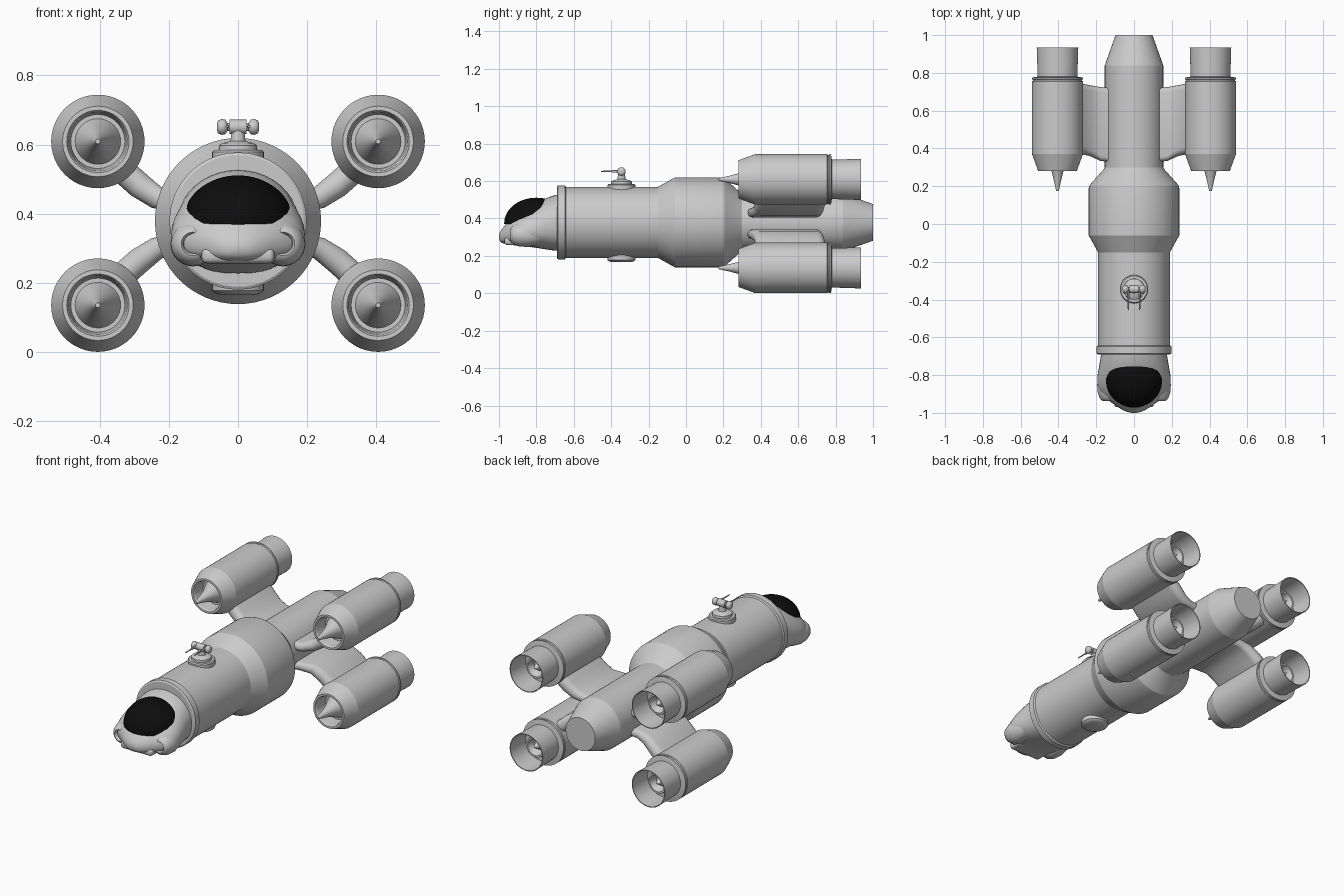
import bpy, bmesh, math
from mathutils import Vector

if "Cube" in bpy.data.objects:
    bpy.data.objects.remove(bpy.data.objects["Cube"])

ZC = 0.379  # height of the fuselage axis


def finish(name, bm, angle=30, mat=None):
    bmesh.ops.remove_doubles(bm, verts=bm.verts, dist=1e-5)
    bmesh.ops.recalc_face_normals(bm, faces=bm.faces)
    me = bpy.data.meshes.new(name)
    bm.to_mesh(me)
    bm.free()
    ob = bpy.data.objects.new(name, me)
    bpy.context.collection.objects.link(ob)
    bpy.ops.object.select_all(action='DESELECT')
    ob.select_set(True)
    bpy.context.view_layer.objects.active = ob
    bpy.ops.object.shade_smooth_by_angle(angle=math.radians(angle))
    if mat:
        me.materials.append(mat)
    return ob


def skin(bm, rings, cap=True):
    """Bridge equal-length closed rings of points."""
    vs = [[bm.verts.new(p) for p in r] for r in rings]
    n = len(vs[0])
    for a, b in zip(vs, vs[1:]):
        for i in range(n):
            j = (i + 1) % n
            bm.faces.new((a[i], a[j], b[j], b[i]))
    if cap:
        bm.faces.new(vs[0])
        bm.faces.new(vs[-1])


def lathe(name, profile, center, axis='Y', seg=48, angle=30):
    """Revolve (position, radius) pairs about an axis through center."""
    cx, cy, cz = center
    rings = []
    for t, r in profile:
        r = max(r, 0.0005)
        ring = []
        for i in range(seg):
            a = 2 * math.pi * i / seg
            u, v = r * math.cos(a), r * math.sin(a)
            d = {'X': (t, u, v), 'Y': (u, t, v), 'Z': (u, v, t)}[axis]
            ring.append((cx + d[0], cy + d[1], cz + d[2]))
        rings.append(ring)
    bm = bmesh.new()
    skin(bm, rings)
    return finish(name, bm, angle)


# Fuselage: front tube, wide mid section, narrow tapered tail
lathe("fuselage", [(-.66, .18), (-.645, .19), (-.15, .19), (-.06, .24), (.19, .24),
                   (.205, .236), (.285, .165), (.30, .155), (.84, .155), (1.0, .098)],
      (0, 0, ZC), seg=64, angle=15)
lathe("collar_ring", [(-.69, .19), (-.685, .198), (-.648, .198), (-.642, .19)],
      (0, 0, ZC), seg=64)

# Four engines with intake spikes, open nozzles and curved pylons
nacelle = [(.36, .0), (.36, .078), (.29, .085), (.28, .09), (.28, .102), (.37, .135),
           (.755, .135), (.758, .131), (.764, .131), (.767, .135), (.775, .135),
           (.78, .105), (.935, .11), (.935, .105), (.80, .099), (.80, 0)]
spike = [(.175, .007), (.23, .019), (.28, .032), (.365, .068)]
core = [(.79, .075), (.85, .06), (.85, .05), (.81, .03), (.86, 0)]
PYLON = [(.11, .43, .05, .325, .72), (.18, .432, .052, .335, .725),
         (.235, .447, .066, .36, .735), (.285, .482, .075, .37, .745),
         (.33, .522, .075, .375, .75), (.385, .573, .075, .375, .75)]


def pylon(name, sx, sz):
    pts = [Vector((p[0], p[1])) for p in PYLON]
    rings = []
    for k, (x, z, th, y0, y1) in enumerate(PYLON):
        d = (pts[min(k + 1, len(pts) - 1)] - pts[max(k - 1, 0)]).normalized()
        n = Vector((-d.y, d.x))
        ring, h = [], th / 2
        # rounded leading and trailing edges
        for yc, s in ((y0 + h, -1), (y1 - h, 1)):
            for i in range(9):
                a = math.pi * i / 8
                off = s * math.cos(a) * h
                q = pts[k] + n * off
                zz = q.y if sz > 0 else 2 * 0.3735 - q.y
                ring.append((sx * q.x, yc + s * math.sin(a) * h, zz))
        rings.append(ring)
    bm = bmesh.new()
    skin(bm, rings)
    finish(name, bm, 40)


for sx, side in ((-1, "left"), (1, "right")):
    for sz, level in ((1, "upper"), (-1, "lower")):
        tag = f"{level}_{side}"
        c = (sx * .405, 0, .609 if sz > 0 else .136)
        lathe("engine_nacelle_" + tag, nacelle, c, angle=20)
        lathe("intake_spike_" + tag, spike, c, seg=32)
        lathe("exhaust_core_" + tag, core, c, seg=32)
        pylon("engine_pylon_" + tag, sx, sz)

# Cockpit hull: (y, half width, bottom z, top z, widest z)
SECTIONS = [(-.65, .174, .228, .53, .375), (-.70, .176, .228, .525, .37),
            (-.75, .184, .235, .508, .355), (-.80, .193, .243, .485, .342),
            (-.85, .194, .25, .455, .33), (-.89, .183, .254, .43, .325),
            (-.92, .155, .257, .41, .322), (-.945, .12, .26, .39, .318),
            (-.965, .092, .263, .368, .314), (-.985, .06, .27, .343, .308),
            (-.995, .036, .28, .327, .304), (-1.0, .012, .295, .312, .303)]
rings = []
for y, w, zb, zt, zm in SECTIONS:
    ring = []
    for i in range(40):
        a = 2 * math.pi * i / 40
        c, s = math.cos(a), math.sin(a)
        e = 1.0 if s > 0 else .8
        h = zt - zm if s > 0 else zm - zb
        ring.append((w * math.copysign(abs(c) ** e, c), y,
                     zm + h * math.copysign(abs(s) ** e, s)))
    rings.append(ring)
bm = bmesh.new()
skin(bm, rings)
finish("cockpit_hull", bm, 50)

# Headlight pods with recessed lenses
for sx, side in ((-1, "left"), (1, "right")):
    lathe("headlight_" + side,
          [(-.74, .03), (-.80, .055), (-.85, .065), (-.89, .063), (-.92, .053), (-.935, .04),
           (-.937, .034), (-.93, .028), (-.90, .025), (-.90, 0)],
          (sx * .13, 0, .313), seg=32, angle=45)

# Chin bumper below the nose
bm = bmesh.new()
bmesh.ops.create_cube(bm, size=1)
for v in bm.verts:
    v.co = Vector((v.co.x * .21, -.92 + v.co.y * .10, .279 + v.co.z * .044))
bmesh.ops.bevel(bm, geom=bm.edges[:], offset=.016, segments=3, affect='EDGES', profile=.5)
finish("chin_bumper", bm, 40)

# Black canopy: ellipsoid cut by the sill plane and a slanted rear plane
black = bpy.data.materials.new("canopy_black")
black.diffuse_color = (.004, .004, .004, 1)
black.use_nodes = True
black.node_tree.nodes["Principled BSDF"].inputs["Base Color"].default_value = black.diffuse_color
bm = bmesh.new()
bmesh.ops.create_uvsphere(bm, u_segments=48, v_segments=32, radius=1)
for v in bm.verts:
    v.co = Vector((v.co.x * .16, -.80 + v.co.y * .172, .375 + v.co.z * .136))
for co, no in (((0, -.8, .38), (0, .06, -1)), ((0, -.745, .51), (0, .125, -.055))):
    geom = bm.verts[:] + bm.edges[:] + bm.faces[:]
    bmesh.ops.bisect_plane(bm, geom=geom, plane_co=co, plane_no=no, clear_outer=True)
    bmesh.ops.holes_fill(bm, edges=[e for e in bm.edges if e.is_boundary])
finish("canopy", bm, 40, black)

# Top turret: stepped base, neck, twin gun head
TY = -.345
lathe("turret_base", [(.55, .075), (.578, .075), (.584, .07), (.584, .056), (.598, .055),
                      (.604, .045), (.61, .022), (.64, .018)], (0, TY, 0), 'Z', 32)
lathe("gun_mount", [(-.061, .01), (-.057, .019), (-.047, .023), (-.037, .021), (-.03, .012),
                    (-.025, .012), (-.025, .021), (.025, .021), (.025, .012), (.03, .012),
                    (.037, .021), (.047, .023), (.057, .019), (.061, .01)],
      (0, TY, .651), 'X', 24, 50)
for sx, side in ((-1, "left"), (1, "right")):
    lathe("gun_barrel_" + side, [(-.11, .003), (-.05, .004), (-.05, .006), (0, .006)],
          (sx * .03, TY, .652), seg=12)

# Belly hatch under the hull
lathe("belly_hatch", [(.21, .075), (.178, .075), (.172, .068), (.167, .055), (.167, 0)],
      (0, TY, 0), 'Z', 32)
